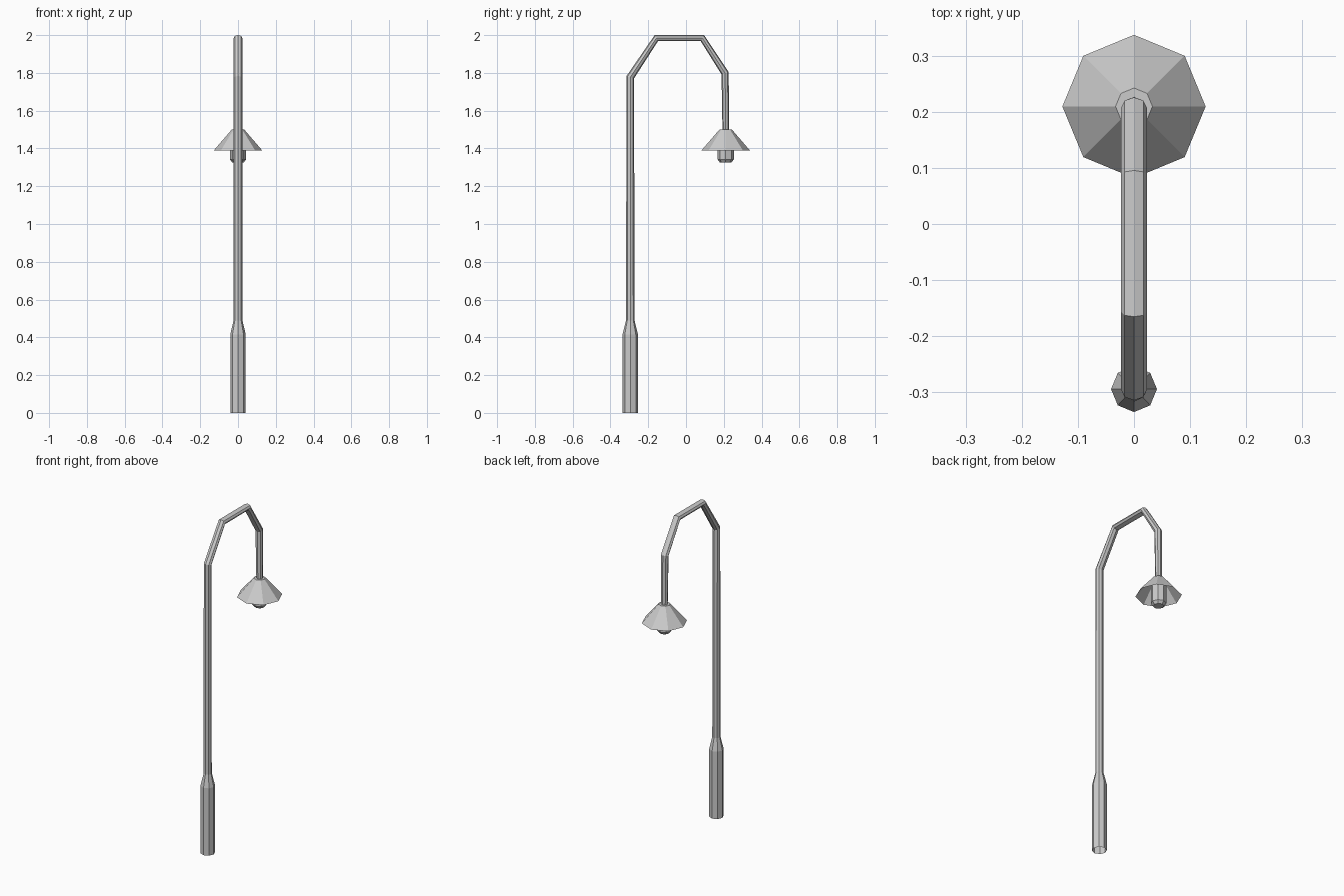
import bpy, bmesh, math
from mathutils import Vector

if "Cube" in bpy.data.objects:
    bpy.data.objects.remove(bpy.data.objects["Cube"])

SIDES = 8


def loft(name, rings, cap_start=False, cap_end=False):
    """Join eight-sided rings: (y, z, half width in x, half depth, tilt in degrees)."""
    bm = bmesh.new()
    loops = []
    for y, z, rx, rd, tilt in rings:
        t = math.radians(tilt)
        loop = []
        for i in range(SIDES):
            a = 2 * math.pi * i / SIDES
            d = rd * math.sin(a)
            loop.append(bm.verts.new(Vector((rx * math.cos(a),
                                             y + d * math.cos(t),
                                             z - d * math.sin(t)))))
        loops.append(loop)
    for a, b in zip(loops, loops[1:]):
        for i in range(SIDES):
            j = (i + 1) % SIDES
            bm.faces.new((a[i], a[j], b[j], b[i]))
    if cap_start:
        bm.faces.new(list(reversed(loops[0])))
    if cap_end:
        bm.faces.new(loops[-1])
    mesh = bpy.data.meshes.new(name)
    bm.to_mesh(mesh)
    bm.free()
    obj = bpy.data.objects.new(name, mesh)
    bpy.context.collection.objects.link(obj)
    return obj


POST_Y, LAMP_Y = -0.295, 0.21

# Thick base, tapering into the post
loft("base", [(POST_Y, 0.0, 0.041, 0.041, 0),
              (POST_Y, 0.415, 0.041, 0.041, 0),
              (POST_Y, 0.49, 0.0235, 0.0225, 0)])

# Post, bent arm and drop tube in one sweep with mitred bends
loft("post_and_arm", [(POST_Y, 0.49, 0.0235, 0.0225, 0),
                      (POST_Y, 1.777, 0.0235, 0.021, 17),
                      (-0.157, 1.984, 0.0235, 0.0185, 62),
                      (0.087, 1.984, 0.0235, 0.0185, 118),
                      (0.207, 1.798, 0.0235, 0.020, 163),
                      (LAMP_Y, 1.49, 0.0195, 0.017, 180)])

# Hollow conical shade, open underneath
loft("lamp_shade", [(LAMP_Y, 1.39, 0.128, 0.128, 0),
                    (LAMP_Y, 1.50, 0.033, 0.033, 0)], cap_end=True)

# Bulb with chamfered lower end
loft("bulb", [(LAMP_Y, 1.325, 0.030, 0.030, 0),
              (LAMP_Y, 1.342, 0.043, 0.043, 0),
              (LAMP_Y, 1.47, 0.043, 0.043, 0)], cap_start=True)
